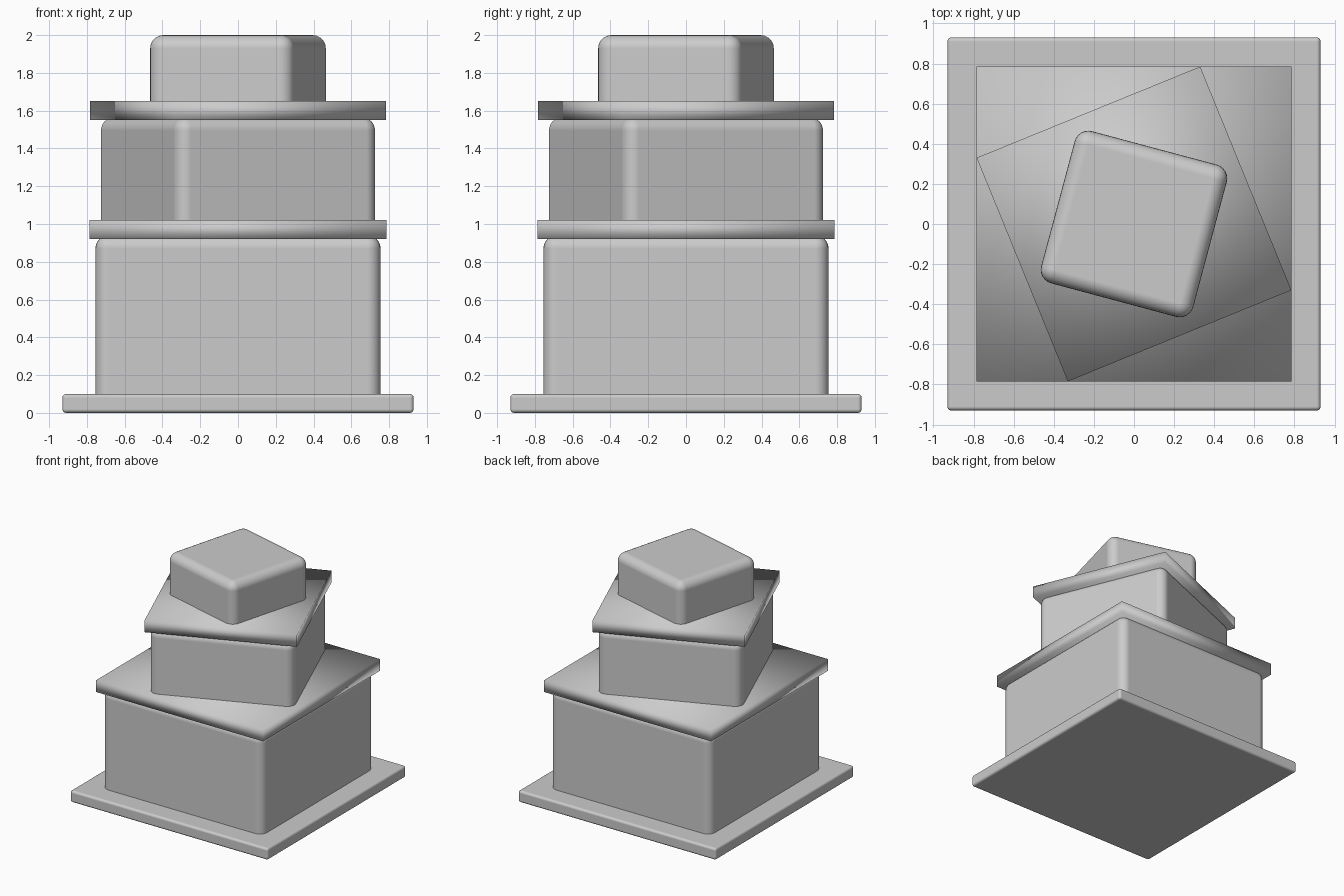
import bpy
import math

if "Cube" in bpy.data.objects:
    bpy.data.objects.remove(bpy.data.objects["Cube"])


def box(name, half, z0, z1, angle=0.0, bevel=0.0, segments=6):
    """Square slab from z0 to z1, turned about z, with optional rounded edges."""
    bpy.ops.mesh.primitive_cube_add(size=1, location=(0, 0, (z0 + z1) / 2))
    ob = bpy.context.object
    ob.name = name
    ob.scale = (2 * half, 2 * half, z1 - z0)
    bpy.ops.object.transform_apply(location=False, rotation=False, scale=True)
    ob.rotation_euler.z = math.radians(angle)
    if bevel:
        mod = ob.modifiers.new("rounded_edges", 'BEVEL')
        mod.width = bevel
        mod.segments = segments
        mod.limit_method = 'NONE'
        mod.harden_normals = True
    bpy.ops.object.shade_smooth()
    return ob


# Base plinth
box("base_plate", 0.93, 0.0, 0.10, bevel=0.02, segments=4)

# Lower tier: rounded block (bottom sunk into the plinth) and sharp slab
box("lower_block", 0.755, 0.02, 0.94, bevel=0.07)
box("lower_slab", 0.785, 0.92, 1.02)

# Middle tier, twisted
box("middle_block", 0.573, 0.94, 1.565, angle=22.2, bevel=0.07)
box("middle_slab", 0.602, 1.55, 1.65, angle=22.2)

# Top block, twisted the other way
box("top_block", 0.3925, 1.57, 2.0, angle=-15, bevel=0.07)
